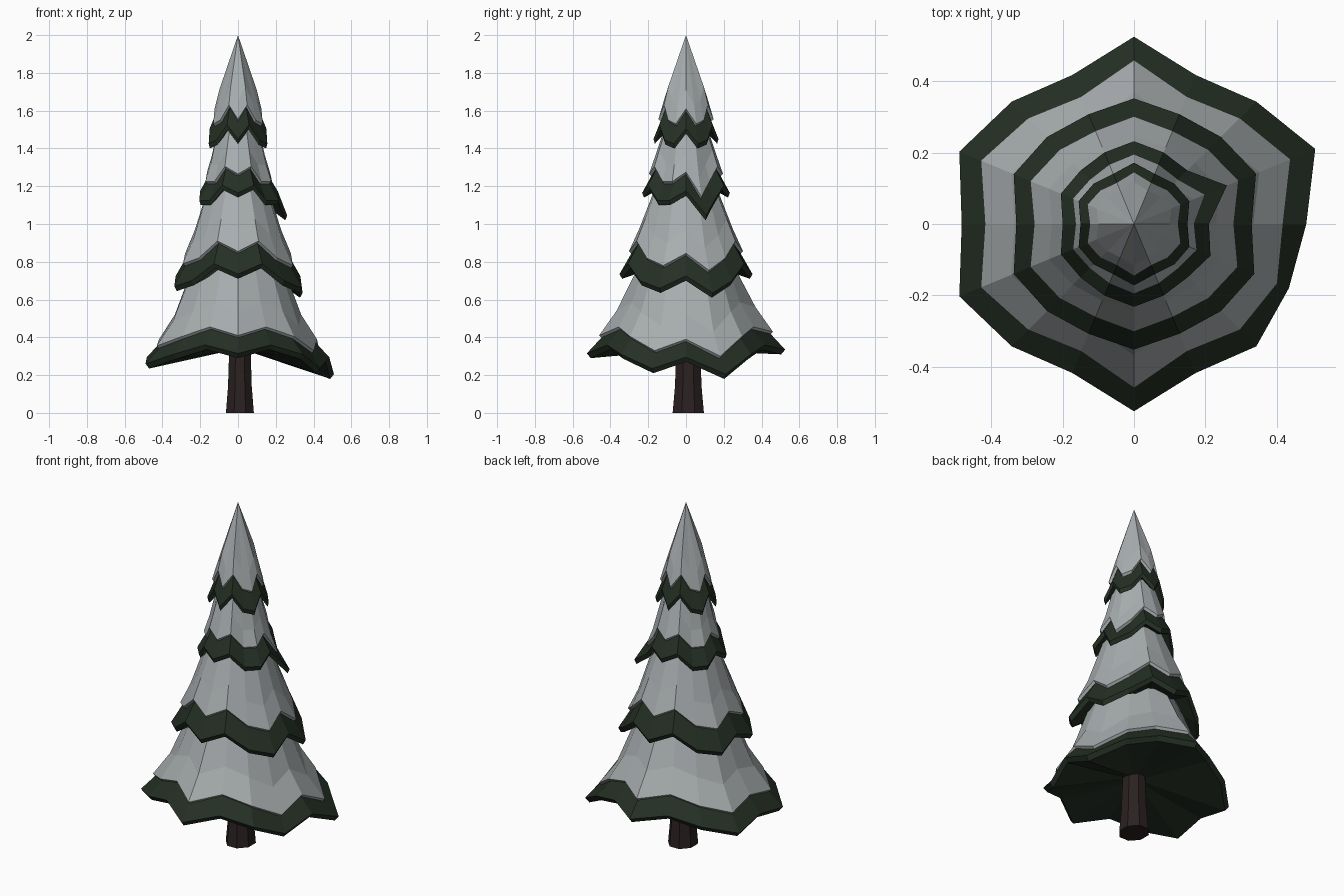
import bpy, bmesh, math

if "Cube" in bpy.data.objects:
    bpy.data.objects.remove(bpy.data.objects["Cube"])

def material(name, rgb):
    m = bpy.data.materials.new(name)
    m.diffuse_color = (*rgb, 1)
    m.use_nodes = True
    m.node_tree.nodes["Principled BSDF"].inputs["Base Color"].default_value = m.diffuse_color
    return m

SNOW = material("snow", (0.39, 0.42, 0.43))
GREEN = material("dark_green", (0.018, 0.029, 0.018))
BARK = material("bark_brown", (0.024, 0.015, 0.015))
N = 16

def loft(name, rings, face_mats, mats, cap_start=False, cap_end=False):
    """Skin rings of points; a ring with one point is an apex."""
    bm = bmesh.new()
    vs = [[bm.verts.new(p) for p in r] for r in rings]
    for a, b, mi in zip(vs, vs[1:], face_mats):
        n = max(len(a), len(b))
        for i in range(n):
            j = (i + 1) % n
            quad = [a[i % len(a)], b[i % len(b)], b[j % len(b)], a[j % len(a)]]
            f = bm.faces.new(list(dict.fromkeys(quad)))
            f.material_index = mi
    if cap_start:
        bm.faces.new(vs[0])
    if cap_end:
        bm.faces.new(vs[-1])
    bmesh.ops.recalc_face_normals(bm, faces=bm.faces)
    me = bpy.data.meshes.new(name)
    bm.to_mesh(me)
    bm.free()
    for m in mats:
        me.materials.append(m)
    ob = bpy.data.objects.new(name, me)
    bpy.context.collection.objects.link(ob)

def ring(rs, zs):
    pts = []
    for k, (r, z) in enumerate(zip(rs, zs)):
        a = 2 * math.pi * k / N
        pts.append((r * math.cos(a), r * math.sin(a), z))
    return pts

def mirrored(quarter):
    """Expand values at 0, 22.5, 45, 67.5, 90 degrees to the full circle."""
    out = []
    for k in range(N):
        q = k % 8
        out.append(quarter[q if q <= 4 else 8 - q])
    return out

def tier(name, r5, z5, edge, brk, top, inner, tweaks):
    # rim radius and height, with a few uneven branch tips
    r, z = mirrored(r5), mirrored(z5)
    er = [v - edge[0] for v in r]
    for k, (dr, dz) in tweaks.items():
        r[k] += dr
        z[k] += dz
        er[k] += dr * 0.5
    ez = [v + edge[1] for v in z]
    if top[0] == 0:
        first = [(0, 0, top[1])]
    else:
        first = ring([top[0]] * N, [top[1]] * N)
    rings = [
        first,
        ring([v * brk[0] for v in er], [v + brk[1] for v in ez]),   # snow break
        ring(er, ez),                                               # snow edge
        ring([v - 0.012 for v in er], [v - 0.012 for v in ez]),     # snow lip
        ring(r, [v + 0.025 for v in z]),                            # green rim
        ring([v * 0.96 for v in r], z),                             # rim bevel
        ring([inner[0]] * N, [inner[1]] * N),                       # underside
    ]
    loft(name, rings, [0, 0, 0, 1, 1, 1], [SNOW, GREEN],
         cap_start=top[0] > 0)

# Four snowy branch tiers, bottom to top
tier("branches_bottom", (.483, .53, .485, .452, .525), (.27, .235, .285, .335, .29),
     (.065, .12), (.80, .13), (.20, .88), (.06, .33),
     {1: (.02, -.055), 15: (-.06, -.025), 4: (0, .02)})
tier("branches_lower", (.33, .365, .345, .333, .352), (.70, .645, .675, .765, .71),
     (.05, .145), (.82, .12), (.14, 1.25), (.18, .77),
     {1: (.005, -.035), 15: (0, -.01)})
tier("branches_upper", (.20, .222, .212, .217, .232), (1.15, 1.10, 1.10, 1.18, 1.14),
     (.036, .125), (.84, .09), (.10, 1.55), (.12, 1.2),
     {1: (.06, -.08), 15: (.01, 0), 0: (.01, 0)})
tier("branches_top", (.15, .168, .16, .152, .172), (1.48, 1.40, 1.42, 1.50, 1.425),
     (.026, .13), (.80, .1), (0, 2.0), (.08, 1.52), {})

# Trunk: slightly flared octagon
def trunk_ring(r, z):
    return [(.01 + r * math.cos(math.tau * (k + .5) / 8),
             .012 + 1.12 * r * math.sin(math.tau * (k + .5) / 8), z) for k in range(8)]
loft("trunk", [trunk_ring(.08, 0), trunk_ring(.068, .14), trunk_ring(.06, .38)],
     [0, 0], [BARK], cap_start=True, cap_end=True)
